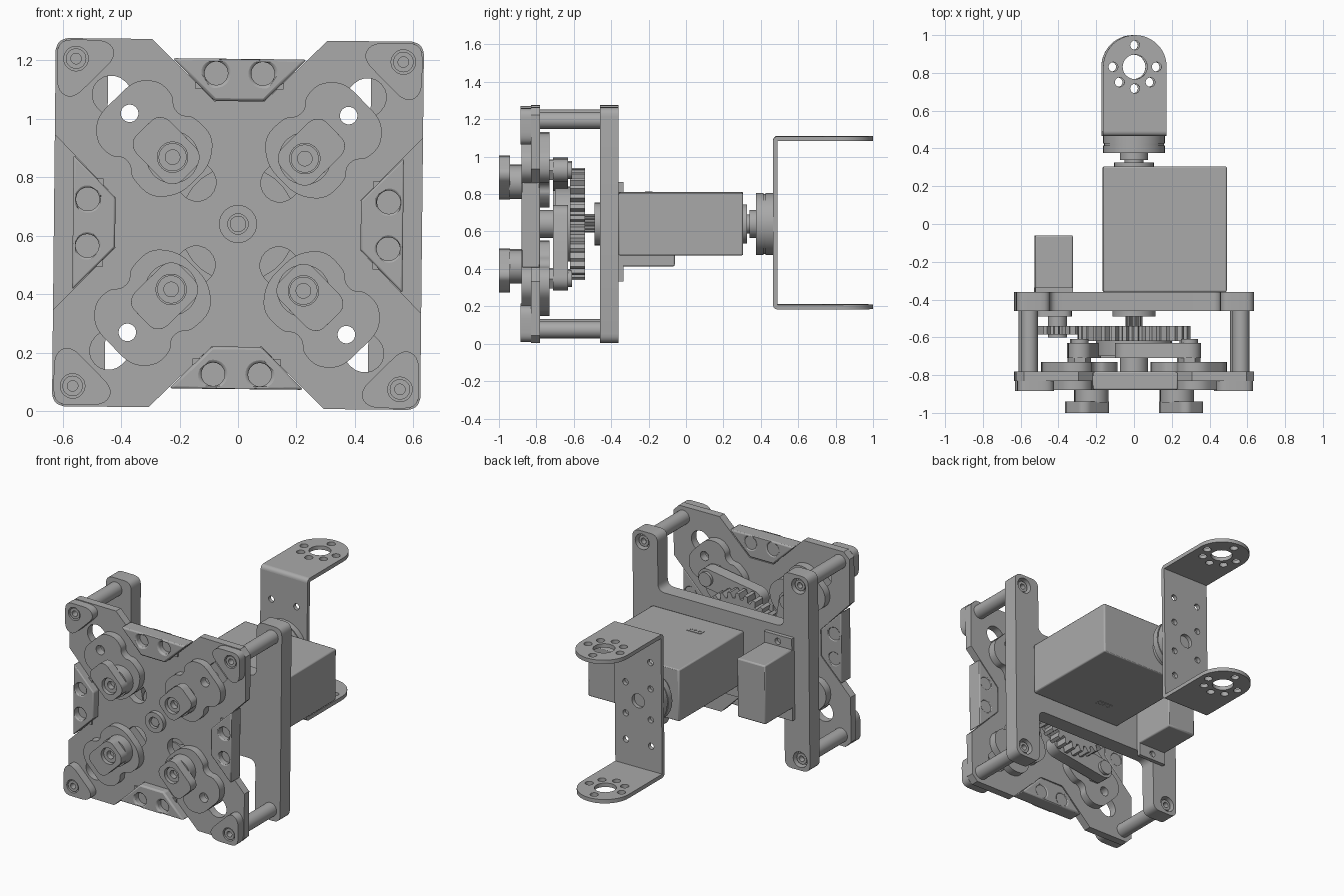
import bpy, bmesh
from math import pi, sin, cos, radians
from mathutils import Vector, Matrix

if "Cube" in bpy.data.objects:
    bpy.data.objects.remove(bpy.data.objects["Cube"])

grey = bpy.data.materials.new("plain_grey")
grey.use_nodes = True
GREY = (0.4, 0.4, 0.4, 1)
grey.diffuse_color = GREY
grey.node_tree.nodes["Principled BSDF"].inputs["Base Color"].default_value = GREY

# whole assembly sits around its main axis, very slightly rolled
PLACE = Matrix.Translation((0, 0, 0.64)) @ Matrix.Rotation(0.0105, 4, 'Y')
AXES = {'Y': Matrix(((1, 0, 0, 0), (0, 0, -1, 0), (0, 1, 0, 0), (0, 0, 0, 1))),
        'Z': Matrix.Identity(4),
        'X': Matrix(((0, 0, 1, 0), (1, 0, 0, 0), (0, 1, 0, 0), (0, 0, 0, 1)))}
DIAGONALS = [radians(45 + 90 * i) for i in range(4)]
QUARTERS = [i * pi / 2 for i in range(4)]


# --- outline helpers ---
def circle(x, y, r, n=28):
    return [(x + r * cos(2 * pi * i / n), y + r * sin(2 * pi * i / n)) for i in range(n)]


def turn(pts, a):
    return [(x * cos(a) - y * sin(a), x * sin(a) + y * cos(a)) for x, y in pts]


def rect(x0, x1, y0, y1):
    return [(x0, y0), (x1, y0), (x1, y1), (x0, y1)]


def capsule(a, b, r, n=10):
    a, b = Vector(a), Vector(b)
    d = (b - a).normalized()
    side = Vector((-d.y, d.x))
    arc = [(cos(pi * i / n), sin(pi * i / n)) for i in range(n + 1)]
    return ([tuple(b + r * (d * s - side * c)) for c, s in arc] +
            [tuple(a + r * (side * c - d * s)) for c, s in arc])


def rounded(pts, r, n=5):
    out = []
    for i, p in enumerate(pts):
        p, a, b = Vector(p), Vector(pts[i - 1]), Vector(pts[(i + 1) % len(pts)])
        p1 = p + (a - p).normalized() * min(r, 0.45 * (a - p).length)
        p2 = p + (b - p).normalized() * min(r, 0.45 * (b - p).length)
        for k in range(n + 1):
            t = k / n
            out.append(tuple(p1 * (1 - t) ** 2 + p * 2 * t * (1 - t) + p2 * t * t))
    return out


def mirrored(pts):
    return pts + [(x, -y) for x, y in reversed(pts)]


def gear_outline(x, y, r, depth, teeth):
    pts = []
    for i in range(teeth):
        for f, rad in ((0, r - depth), (0.3, r - depth), (0.45, r), (0.8, r)):
            a = 2 * pi * (i + f) / teeth
            pts.append((x + rad * cos(a), y + rad * sin(a)))
    return pts


# --- solid from an outline and holes, between a and b along an axis ---
def plate(name, outline, a, b, holes=(), axis='Y', bevel=0):
    curve = bpy.data.curves.new(name, 'CURVE')
    curve.dimensions, curve.fill_mode = '2D', 'BOTH'
    curve.extrude = abs(b - a) / 2
    for loop in [outline, *holes]:
        sp = curve.splines.new('POLY')
        sp.points.add(len(loop) - 1)
        for pt, (x, y) in zip(sp.points, loop):
            pt.co = (x, y, 0, 1)
        sp.use_cyclic_u = True
    temp = bpy.data.objects.new(name, curve)
    mesh = bpy.data.meshes.new_from_object(temp)
    bpy.data.objects.remove(temp)
    bpy.data.curves.remove(curve)
    mid = Vector([(a + b) / 2 if k == axis else 0 for k in 'XYZ'])
    bm = bmesh.new()
    bm.from_mesh(mesh)
    bmesh.ops.remove_doubles(bm, verts=bm.verts, dist=1e-5)
    bmesh.ops.recalc_face_normals(bm, faces=bm.faces)
    bm.to_mesh(mesh)
    bm.free()
    mesh.transform(PLACE @ Matrix.Translation(mid) @ AXES[axis])
    mesh.materials.clear()
    mesh.materials.append(grey)
    ob = bpy.data.objects.new(name, mesh)
    bpy.context.collection.objects.link(ob)
    if bevel:
        m = ob.modifiers.new("edge", 'BEVEL')
        m.width, m.segments, m.limit_method = bevel, 2, 'ANGLE'
    bpy.ops.object.select_all(action='DESELECT')
    ob.select_set(True)
    bpy.context.view_layer.objects.active = ob
    bpy.ops.object.shade_smooth_by_angle(angle=radians(32))
    return ob


def rod(name, x, z, r, a, b, bore=0):
    return plate(name, circle(x, z, r), a, b, [circle(x, z, bore)] if bore else [])


# --- front guide plate: notched cross with four diagonal slots ---
arm = [(0.42, 0.085), (0.63, 0.30), (0.63, 0.59), (0.59, 0.63), (0.30, 0.63), (0.085, 0.42)]
cross = [p for q in QUARTERS for p in turn(arm, q)]
slots = [turn(capsule((0.2, 0), (0.62, 0), 0.065), d) for d in DIAGONALS]
plate("front_guide_plate", cross, -0.83, -0.78, slots)
pad = [(-0.085, 0.42), (0.085, 0.42), (0.23, 0.565), (-0.23, 0.565)]
pad_holes = [circle(s * 0.08, 0.515, 0.04) for s in (-1, 1)]
for q in QUARTERS:
    plate("edge_pad", turn(pad, q), -0.88, -0.78, [turn(h, q) for h in pad_holes], bevel=0.01)
    plate("edge_pad_floor", turn(rect(-0.15, 0.15, 0.46, 0.56), q), -0.84, -0.785)

# --- rear H-shaped plate ---
h_half = [(0.63, 0.63), (0.45, 0.63), (0.45, 0.27), (-0.45, 0.27), (-0.45, 0.63), (-0.63, 0.63)]
h_outline = rounded(mirrored(h_half), 0.05)
corners = [(x, z) for x in (-0.56, 0.56) for z in (-0.56, 0.56)]
plate("rear_plate", h_outline, -0.46, -0.36, [circle(x, z, 0.05) for x, z in corners])

# --- corner posts, caps and screws ---
cap = rounded([(0.625, 0.625), (0.45, 0.625), (0.42, 0.57), (0.57, 0.42), (0.625, 0.45)], 0.05)
for d in QUARTERS:
    plate("corner_cap", turn(cap, d), -0.885, -0.83, [turn(circle(0.56, 0.56, 0.042), d)])
for x, z in corners:
    rod("corner_post", x, z, 0.045, -0.78, -0.46)
    rod("front_screw", x, z, 0.035, -0.88, -0.8, bore=0.018)
    rod("rear_screw_seat", x, z, 0.051, -0.46, -0.41)
    rod("rear_screw", x, z, 0.035, -0.41, -0.375, bore=0.018)

# --- four sliding jaws along the diagonals ---
side = [(0.21, -0.07), (0.27, -0.15), (0.37, -0.15), (0.40, -0.12), (0.44, -0.12),
        (0.47, -0.15), (0.54, -0.15), (0.60, -0.09)]
slider = rounded(mirrored(side), 0.045)
grip = rounded(mirrored([(0.24, -0.05), (0.27, -0.08), (0.43, -0.08), (0.46, -0.055)]), 0.02)
for d in DIAGONALS:
    hole = turn(circle(0.53, 0, 0.03), d)
    pin = turn([(0.32, 0)], d)[0]
    plate("slider_front", turn(slider, d), -0.88, -0.83, [hole])
    plate("slider_rear", turn(slider, d), -0.78, -0.73, [hole])
    rod("slider_key", *pin, 0.06, -0.83, -0.78)
    rod("jaw_neck", *pin, 0.09, -0.945, -0.88)
    plate("jaw_grip", turn(grip, d), -1.0, -0.94, [turn(circle(0.32, 0, 0.052), d)], bevel=0.006)
    rod("jaw_screw", *pin, 0.048, -0.98, -0.94, bore=0.025)
    # crank link from the drive gear to the slider
    tail = turn([(0.24, 0)], d + radians(55))[0]
    head = turn([(0.41, 0)], d)[0]
    plate("crank_link", capsule(tail, head, 0.062), -0.71, -0.63)
    rod("link_pivot", *head, 0.045, -0.73, -0.61)
    plate("link_nut", circle(*head, 0.06, 6), -0.73, -0.70)

# --- drive gear train and central shaft ---
plate("drive_gear", gear_outline(0, 0, 0.30, 0.035, 31), -0.62, -0.54)
rod("gear_hub", 0, 0, 0.2, -0.70, -0.62)
rod("centre_boss", 0, 0, 0.075, -0.78, -0.70)
rod("centre_cap", 0, 0, 0.065, -0.86, -0.78, bore=0.035)
rod("centre_pin", 0, 0, 0.028, -0.85, -0.78)
plate("main_shaft", gear_outline(0, 0, 0.045, 0.008, 14), -0.55, -0.46)
rod("shaft_flange", 0, 0, 0.115, -0.49, -0.46)
plate("pinion", gear_outline(-0.405, 0, 0.135, 0.03, 14), -0.585, -0.54)
rod("pinion_shaft", -0.405, 0, 0.05, -0.60, -0.46)
plate("pinion_seat", rounded(rect(-0.52, -0.33, -0.1, 0.1), 0.05), -0.49, -0.46)

# --- small motor on the rear plate ---
plate("small_motor", rect(-0.525, -0.325, -0.23, 0.15), -0.36, -0.06, bevel=0.008)
tab_holes = [circle(-0.425, z, 0.02, 16) for z in (-0.27, 0.18)]
plate("small_motor_tabs", rect(-0.525, -0.325, -0.31, 0.22), -0.36, -0.335, tab_holes)

# --- large motor and its output horn ---
plate("large_motor", rect(-0.165, 0.49, -0.163, 0.17), -0.36, 0.305, bevel=0.008)
for z in (-0.166, 0.17):
    sockets = [circle(x, -0.2, 0.01, 10) for x in (0.04, 0.07, 0.1)]
    plate("motor_socket", rect(0.02, 0.12, -0.22, -0.18), z, z + 0.003, sockets, axis='Z')
for r, a, b in ((0.105, 0.305, 0.325), (0.05, 0.325, 0.34), (0.075, 0.34, 0.375),
                (0.165, 0.375, 0.415), (0.16, 0.415, 0.425), (0.165, 0.425, 0.465)):
    rod("output_horn", 0, 0, r, a, b)

# --- U bracket ---
spine_holes = [circle(x, z, 0.02, 16) for x in (-0.09, 0.09) for z in (-0.27, -0.1, 0.1, 0.27)]
plate("bracket_spine", rect(-0.168, 0.168, -0.43, 0.445), 0.465, 0.49,
      spine_holes + [circle(0, 0, 0.045)])
tongue = [(-0.168, 0.49)] + [(0.168 * cos(pi * (1 - i / 24)), 0.832 + 0.168 * sin(pi * i / 24))
                             for i in range(25)] + [(0.168, 0.49)]
ring = [circle(0.115 * cos(radians(a)), 0.832 + 0.115 * sin(radians(a)), 0.025, 16)
        for a in (0, 90, 180, 225, 270, 315)]
for s, z in ((1, 0.445), (-1, -0.43)):
    plate("bracket_arm", tongue, z, z + s * 0.025, ring + [circle(0, 0.832, 0.065)], axis='Z')
    bend = [(0.49, z)] + [(0.49 - 0.025 * cos(pi * i / 12), z + s * 0.025 * sin(pi * i / 12))
                          for i in range(7)]
    plate("bracket_bend", bend, -0.168, 0.168, axis='X')
